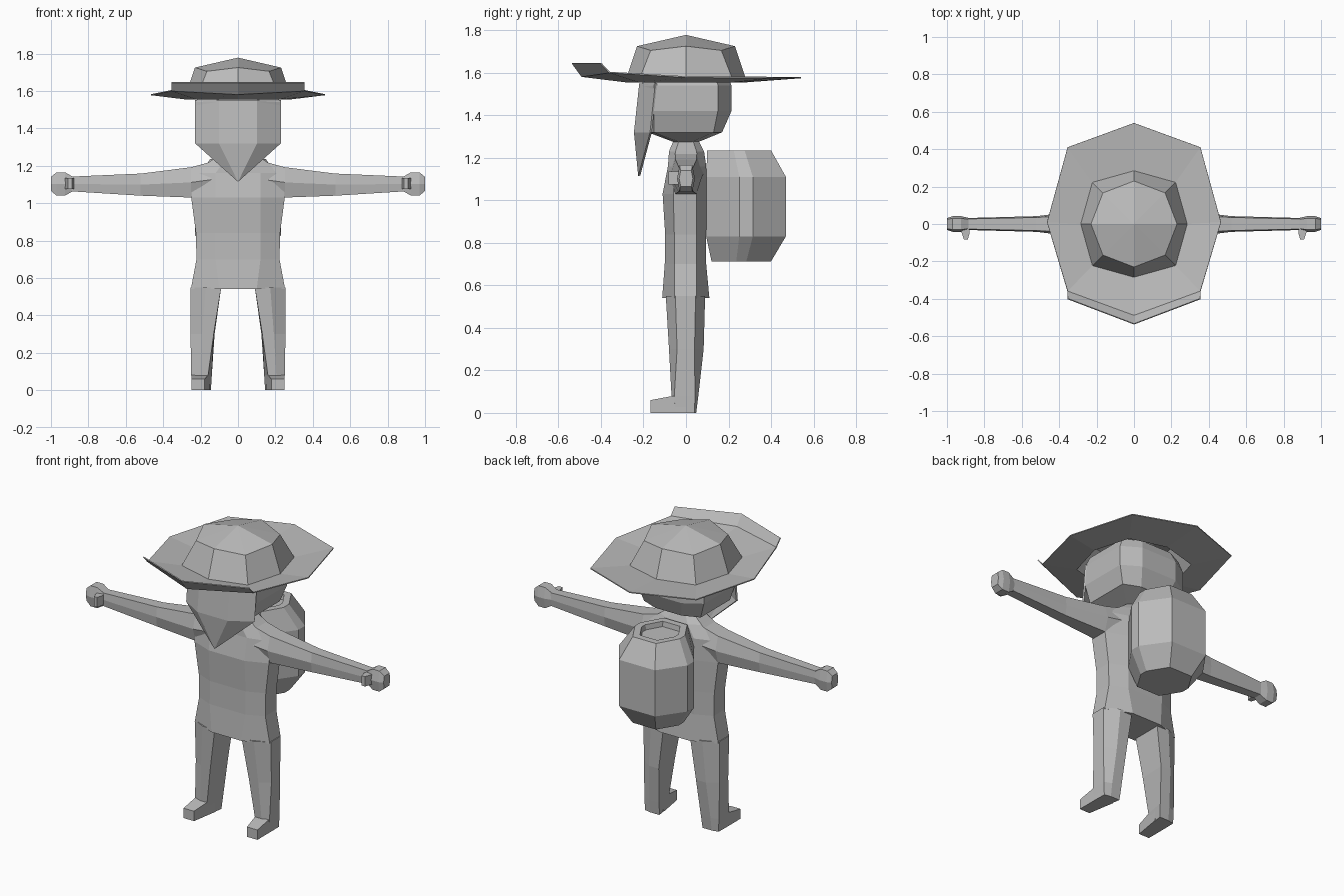
import bpy, bmesh, math

grey = bpy.data.materials.new("plain grey")
grey.diffuse_color = (0.5, 0.5, 0.5, 1)


def make(name, verts, faces):
    me = bpy.data.meshes.new(name)
    me.from_pydata(verts, [], faces)
    bm = bmesh.new()
    bm.from_mesh(me)
    bmesh.ops.recalc_face_normals(bm, faces=bm.faces)
    bm.to_mesh(me)
    bm.free()
    me.materials.append(grey)
    ob = bpy.data.objects.new(name, me)
    bpy.context.collection.objects.link(ob)
    return ob


def loft(name, rings, cap_start=True, cap_end=True):
    """Skin a list of equal-length point rings."""
    n = len(rings[0])
    verts = [p for r in rings for p in r]
    faces = [(i * n + j, i * n + (j + 1) % n, (i + 1) * n + (j + 1) % n, (i + 1) * n + j)
             for i in range(len(rings) - 1) for j in range(n)]
    if cap_start:
        faces.append(tuple(range(n)))
    if cap_end:
        faces.append(tuple(range(len(verts) - n, len(verts))))
    return make(name, verts, faces)


def octagon(z, side_x, side_f, side_b, mid_x, front, back):
    """Chamfered cross-section, symmetric in x."""
    half = [(mid_x, front), (side_x, side_f), (side_x, side_b), (mid_x, back)]
    return [(x, y, z) for x, y in half] + [(-x, y, z) for x, y in reversed(half)]


# Torso and neck
loft("torso", [octagon(*r) for r in (
    (0.54, 0.252, -0.055, 0.05, 0.10, -0.112, 0.11),
    (0.70, 0.222, -0.055, 0.05, 0.12, -0.10, 0.095),
    (0.84, 0.225, -0.055, 0.05, 0.12, -0.098, 0.095),
    (1.03, 0.250, -0.06, 0.05, 0.12, -0.11, 0.098),
    (1.16, 0.240, -0.055, 0.055, 0.12, -0.085, 0.095),
    (1.23, 0.140, -0.05, 0.05, 0.07, -0.08, 0.085),
    (1.29, 0.060, -0.03, 0.03, 0.03, -0.055, 0.055))])

# Head
loft("head", [octagon(*r) for r in (
    (1.275, 0.08, -0.03, 0.03, 0.04, -0.06, 0.06),
    (1.32, 0.19, -0.15, 0.13, 0.09, -0.18, 0.17),
    (1.42, 0.225, -0.15, 0.15, 0.12, -0.21, 0.214),
    (1.54, 0.225, -0.15, 0.15, 0.12, -0.21, 0.214),
    (1.60, 0.20, -0.14, 0.14, 0.10, -0.18, 0.19))])

# Neckerchief: folded sheet over the face, ending in a point
scarf = [(-0.227, -0.14, 1.55), (-0.10, -0.215, 1.55), (0.10, -0.215, 1.55), (0.227, -0.14, 1.55),
         (-0.227, -0.165, 1.32), (-0.10, -0.24, 1.32), (0.10, -0.24, 1.32), (0.227, -0.165, 1.32),
         (0, -0.22, 1.115)]
ob = make("neckerchief", scarf, [(0, 4, 5, 1), (1, 5, 6, 2), (2, 6, 7, 3), (4, 8, 5), (5, 8, 6), (6, 8, 7)])
mod = ob.modifiers.new("thickness", 'SOLIDIFY')
mod.thickness = 0.01
mod.offset = 0

# Hat crown
def ring8(radius, diagonal, z, z_diag):
    pts = []
    for k in range(8):
        a = k * math.pi / 4
        r, h = (diagonal, z_diag) if k % 2 else (radius, z)
        pts.append((r * math.cos(a), r * math.sin(a), h))
    return pts


base = ring8(0.285, 0.315, 1.56, 1.56)
crown = ring8(0.23, 0.235, 1.725, 1.705)
verts = base + crown + [(0, 0, 1.778)]
make("hat_crown", verts, [(j, (j + 1) % 8, 8 + (j + 1) % 8, 8 + j) for j in range(8)]
     + [(8 + j, 8 + (j + 1) % 8, 16) for j in range(8)])

# Hat brim with the front edge turned up
rim = [(0.465, 0.01, 1.58), (0.355, 0.41, 1.578), (0, 0.54, 1.577), (-0.355, 0.41, 1.578),
       (-0.465, 0.01, 1.58), (-0.355, -0.36, 1.602), (0, -0.49, 1.583), (0.355, -0.36, 1.602)]
flap = [(-0.355, -0.40, 1.645), (0, -0.535, 1.645), (0.355, -0.40, 1.645)]
inner = [(x, y, 1.558) for x, y, z in base]
ob = make("hat_brim", inner + rim + flap,
          [(j, (j + 1) % 8, 8 + (j + 1) % 8, 8 + j) for j in range(8)]
          + [(13, 14, 17, 16), (14, 15, 18, 17)])
mod = ob.modifiers.new("thickness", 'SOLIDIFY')
mod.thickness = 0.006
mod.offset = 0

# Barrel-shaped backpack with a recessed top
def pack_ring(z, scale, front, back):
    w = (back - front) / 2
    c = (back + front) / 2
    return octagon(z, 0.23 * scale, c - 0.17 * w, c + 0.17 * w, 0.12 * scale, front, back)


loft("backpack", [pack_ring(*r) for r in (
    (0.713, 0.65, 0.12, 0.40), (0.83, 1, 0.095, 0.47), (1.11, 1, 0.095, 0.47),
    (1.235, 0.65, 0.10, 0.40), (1.235, 0.48, 0.14, 0.36), (1.205, 0.46, 0.145, 0.355))])


def arm_ring(s, x, top, bottom, edge, mid):
    zm = (top + bottom) / 2
    return [(s * x, y, z) for y, z in ((-edge, top), (-mid, zm), (-edge, bottom),
                                       (edge, bottom), (mid, zm), (edge, top))]


for s, side in ((1, "left"), (-1, "right")):
    # Arm
    loft(side + "_arm", [arm_ring(s, *r) for r in (
        (0.13, 1.225, 1.03, 0.05, 0.085), (0.25, 1.192, 1.03, 0.05, 0.075),
        (0.52, 1.158, 1.04, 0.035, 0.042), (0.89, 1.142, 1.063, 0.027, 0.032))])
    # Hand
    loft(side + "_hand", [arm_ring(s, *r) for r in (
        (0.885, 1.142, 1.063, 0.025, 0.033), (0.925, 1.165, 1.04, 0.03, 0.042),
        (0.97, 1.165, 1.04, 0.03, 0.042), (1.0, 1.14, 1.065, 0.025, 0.032))])
    # Thumb
    loft(side + "_thumb", [[(s * x, y, z) for x, z in
                            ((x0, 1.075), (x1, 1.075), (x1, 1.135), (x0, 1.135))]
                           for y, x0, x1 in ((-0.015, 0.885, 0.93), (-0.045, 0.878, 0.922),
                                             (-0.082, 0.888, 0.91))])
    # Leg: inner front, mid front, outer front, outer back, mid back, inner back
    rings = []
    for z, xf, xb, xo, front, f_side, b_side, back in (
            (0.0, 0.165, 0.145, 0.247, -0.06, -0.05, 0.04, 0.048),
            (0.08, 0.16, 0.14, 0.25, -0.068, -0.055, 0.042, 0.058),
            (0.30, 0.13, 0.125, 0.254, -0.08, -0.042, 0.04, 0.083),
            (0.55, 0.09, 0.09, 0.255, -0.095, -0.05, 0.045, 0.09)):
        xm = (xf + xo) / 2
        rings.append([(s * x, y, z) for x, y in (
            (xf, front), (xm, front), (xo, f_side), (xo, b_side), (xm, back), (xb, back))])
    loft(side + "_leg", rings)
    # Foot
    loft(side + "_foot", [[(s * x, y, z) for x, z in ((x0, 0), (0.248, 0), (0.248, h), (x0, h))]
                          for y, x0, h in ((0.0, 0.15, 0.09), (-0.06, 0.16, 0.08),
                                           (-0.168, 0.178, 0.06))])
